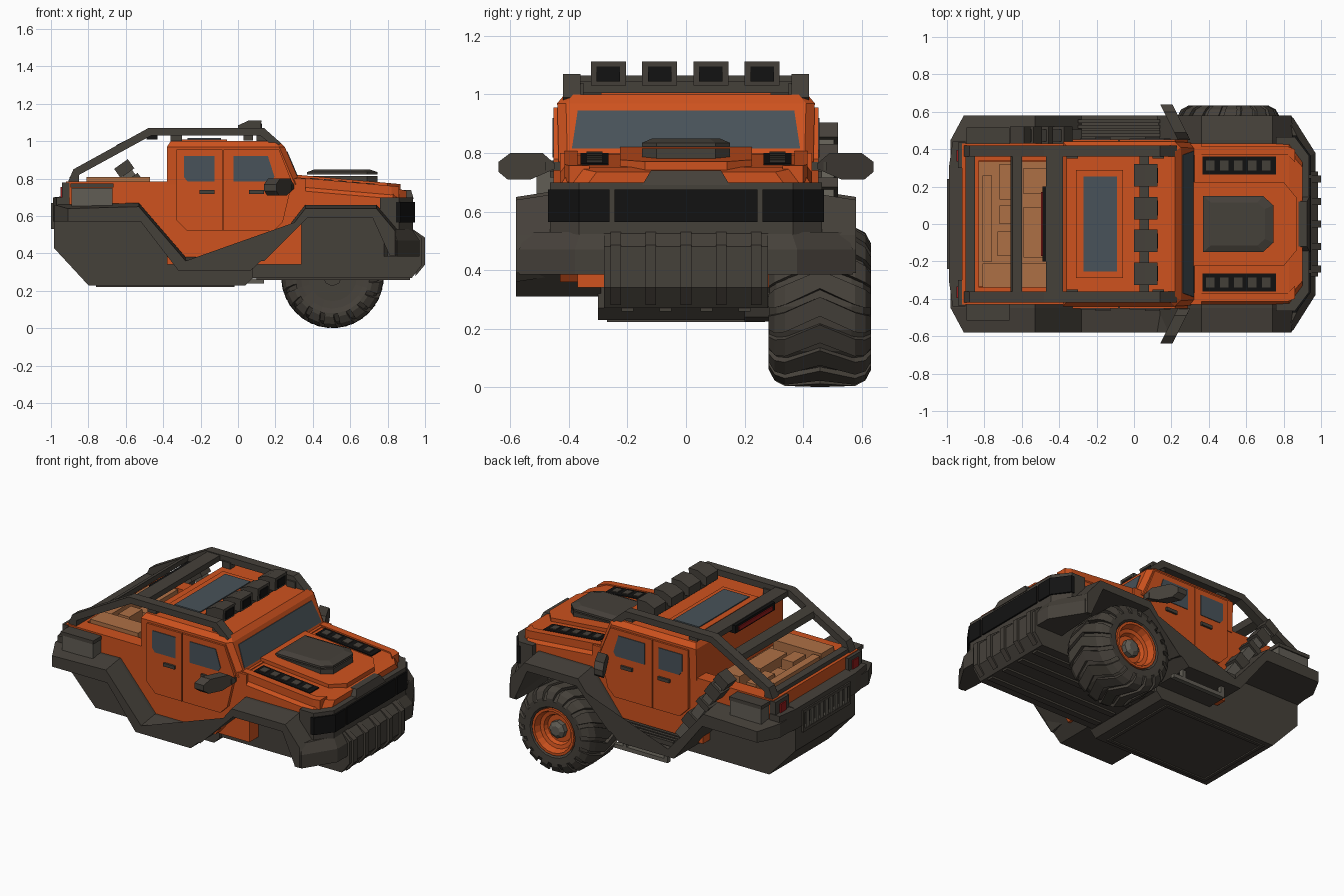
import bpy, bmesh, math

def mat(name, c):
    m = bpy.data.materials.new(name)
    m.diffuse_color = (*c, 1)
    return m
ORANGE = mat("orange", (.62, .085, .013))
DARK = mat("dark_trim", (.06, .052, .042))
BLACK = mat("black", (.006, .006, .006))
GLASS = mat("glass", (.065, .085, .1))
TAN = mat("tan", (.42, .16, .06))
GREY = mat("light_trim", (.12, .11, .09))
RED = mat("red", (.3, .01, .01))

def loft(name, parts, m, mirror=False):
    """Each part is a list of equal-length 3D loops, bridged and capped."""
    bm = bmesh.new()
    for loops in parts:
        vs = [[bm.verts.new(p) for p in lp] for lp in loops]
        n = len(vs[0])
        for a, b in zip(vs, vs[1:]):
            for i in range(n):
                bm.faces.new((a[i], a[(i+1) % n], b[(i+1) % n], b[i]))
        bm.faces.new(vs[0])
        bm.faces.new(vs[-1])
    bmesh.ops.recalc_face_normals(bm, faces=bm.faces)
    me = bpy.data.meshes.new(name)
    bm.to_mesh(me)
    bm.free()
    me.materials.append(m)
    ob = bpy.data.objects.new(name, me)
    bpy.context.collection.objects.link(ob)
    if mirror:
        md = ob.modifiers.new("mirror", 'MIRROR')
        md.use_axis = (False, True, False)
    return ob

def side(pts, y):                       # x-z outline at y
    return [(x, y, z) for x, z in pts]

def slab(pts, z0, z1):                  # plan outline between heights (numbers or functions of x)
    f = lambda z, x: z(x) if callable(z) else z
    return [[(x, y, f(z, x)) for x, y in pts] for z in (z0, z1)]

def bx(x0, x1, y0, y1, z0, z1):
    return slab([(x0, y0), (x1, y0), (x1, y1), (x0, y1)], z0, z1)

def sym(pts):                           # half plan outline -> full outline
    return pts + [(x, -y) for x, y in reversed(pts)]

# chassis core, grille and bumpers
core = [(-.985, .70), (-.985, .43), (-.80, .23), (.04, .23), (.08, .27), (.08, .6), (-.9, .71)]
loft("chassis_rear", [[side(core, -.30), side(core, .30)]], DARK)
fcore = [(.0, .27), (.93, .27), (.985, .34), (.985, .48), (.93, .53), (.85, .6), (.0, .6)]
loft("chassis_front", [[side(fcore, -.28), side(fcore, .28)]], DARK)
rib = [(.92, .54), (1.0, .485), (1.0, .34), (.95, .28)]
loft("grille_ribs", [[side(rib, y-.018), side(rib, y+.018)] for y in (-.24, -.12, 0, .12, .24)], DARK)
bump = [(.78, .25), (.80, .57), (.85, .57), (.97, .38), (.97, .25)]
top = [(.78, .25), (.80, .55), (.83, .55), (.93, .36), (.93, .25)]
loft("bumper_side", [[slab(bump, .385, .47)[0], slab(bump, .385, .47)[1], slab(top, .53, .53)[0]]], DARK, True)
loft("belly_frame", [bx(-.76, -.02, .25, .27, .222, .24), bx(-.76, -.02, -.27, -.25, .222, .24),
                     bx(-.76, -.74, -.25, .25, .222, .24), bx(-.04, -.02, -.25, .25, .222, .24)], DARK)
loft("belly_rails", [bx(.1, .92, y-.02, y+.02, .258, .28) for y in (-.2, -.07, .07, .2)], DARK)

# fender band over both arches and along the sill
fender = [(-.98, .66), (-.53, .67), (-.28, .38), (.14, .38), (.36, .66), (.74, .66), (.86, .52), (.92, .47),
          (.92, .39), (.81, .39), (.72, .59), (.37, .59), (.07, .31), (-.32, .31), (-.52, .57), (-.98, .57)]
outer = [(max(-.91, min(.84, x)), z - (.02 if i < 6 else 0)) for i, (x, z) in enumerate(fender)]
loft("fender", [[side(fender, .29), side(fender, .45), side(outer, .58)]], DARK, True)
loft("rear_bumper", [slab(sym([(-.9, .44), (-.97, .44), (-.99, .30)]), .57, .70)], DARK)

# orange lower body, truck bed and cab
sill = [(-.56, .78), (-.56, .68), (-.28, .36), (.14, .36), (.36, .64), (.36, .80), (-.38, .80), (-.38, .78)]
loft("body_side", [[side(sill, .36), side(sill, .43)]], ORANGE, True)
loft("cab_floor", [bx(-.38, .34, -.37, .37, .34, .80)], ORANGE)
loft("bed_walls", [bx(-.92, -.38, .34, .43, .60, .785), bx(-.92, -.38, -.43, -.34, .60, .785),
                   bx(-.92, -.83, -.34, .34, .60, .785), bx(-.84, -.38, -.34, .34, .60, .69)], ORANGE)
def cab_ring(z, y, xr, xf, c=.03):
    return slab(sym([(xr, y), (xf-c, y), (xf, y-c)]), z, z)[0]
loft("cab", [[cab_ring(.77, .435, -.38, .335), cab_ring(.97, .44, -.38, .25), cab_ring(1.0, .415, -.36, .22)]], ORANGE)
doors = [[(-.33, .955), (-.33, .58), (-.27, .52), (-.083, .52), (-.083, .955)],
         [(-.077, .955), (-.077, .52), (.19, .52), (.24, .57), (.29, .78), (.22, .955)]]
loft("doors", [[side(d, .42), side(d, .452)] for d in doors], ORANGE, True)
wins = [[(-.29, .92), (-.29, .81), (-.27, .785), (-.125, .785), (-.125, .92)],
        [(-.025, .92), (-.025, .785), (.18, .785), (.195, .81), (.16, .92)]]
loft("door_windows", [[side(w, .44), side(w, .456)] for w in wins], GLASS, True)
loft("door_handles", [bx(x, x+.08, .44, .465, .717, .738) for x in (-.205, .06)], DARK, True)
W = lambda z: .335 - .425*(z-.77)
loft("windshield", [[[(W(z)+d, y, z) for y, z in ((-.39, .815), (.39, .815), (.37, .945), (-.37, .945))]
                     for d in (-.02, .004)]], GLASS)
loft("roof_hatch", [bx(-.31, -.06, -.29, .29, .99, 1.01)], ORANGE)
loft("roof_glass", [bx(-.27, -.09, -.255, .255, 1.0, 1.016)], GLASS)

# hood with raised centre, scoop and vents
H = lambda x: .80 - .09*(x-.3)
def hood_ring(x, w, z):
    return [(x, s*y, h) for s, y, h in ((-1, w, .6), (-1, w, z-.06), (-1, w-.045, z), (1, w-.045, z), (1, w, z-.06), (1, w, .6))]
loft("hood", [[hood_ring(.28, .43, .80), hood_ring(.83, .43, H(.83)), hood_ring(.90, .35, .735)]], ORANGE)
loft("hood_centre", [slab(sym([(.29, .225), (.80, .225), (.87, .14)]), lambda x: H(x)-.03, lambda x: H(x)+.022)], ORANGE)
loft("hood_side_ridge", [slab([(.30, .37), (.82, .37), (.86, .33), (.86, .40), (.82, .415), (.30, .415)],
                              lambda x: H(x)-.05, lambda x: H(x)+.008)], ORANGE, True)
s0 = sym([(.37, .15), (.69, .15), (.745, .10)])
s1 = sym([(.41, .115), (.66, .115), (.70, .08)])
loft("hood_scoop", [slab(s0, .77, .815), [slab(s0, .822, .822)[0], slab(s0, .835, .835)[0], slab(s1, .85, .85)[0]]], DARK)
loft("hood_vents", [bx(.365, .76, .265, .36, .72, lambda x: H(x)+.006)], BLACK, True)
loft("vent_louvres", [bx(.385+i*.075, .43+i*.075, .285, .34, .72, lambda x: H(x)+.012) for i in range(5)], DARK, True)

# front fascia and lamps
loft("front_fascia", [slab(sym([(.76, .465), (.86, .465), (.935, .365)]), .51, .70)], DARK)
loft("hood_lip", [[slab(sym([(.86, .15), (.94, .15)]), .69, .69)[0], slab(sym([(.87, .12), (.925, .12)]), .74, .74)[0]]], DARK)
loft("grille_band", [bx(.92, .945, -.245, .245, .565, .675)], BLACK)
loft("headlights", [slab([(.90, .262), (.945, .262), (.945, .365), (.868, .472), (.845, .472), (.845, .42)], .565, .675)], BLACK, True)

# wheel: tyre, chevron lugs, rim
CX, CY, CZ = .505, .4575, .275
def pt(r, a, y):
    return (CX + r*math.cos(a), y, CZ + r*math.sin(a))
def lathe(name, prof, m, n=20):
    return loft(name, [[[pt(r, 2*math.pi*i/n, y) for i in range(n)] for r, y in prof]], m)
lathe("tyre", [(.13, .30), (.17, .295), (.20, .285), (.24, .31), (.257, .35), (.257, .565), (.24, .605), (.20, .63),
               (.16, .628), (.145, .60), (.14, .54)], DARK)
lugs = []
for i in range(18):
    for s in (-1, 1):
        a = 2*math.pi*i/18
        lugs.append([[pt(ri, b-w, CY+s*y), pt(ro, b-w, CY+s*y), pt(ro, b+w, CY+s*y), pt(ri, b+w, CY+s*y)]
                     for y, b, w, ri, ro in ((0, a, .12, .24, .275), (.12, a-.2, .125, .24, .272),
                                             (.155, a-.24, .125, .22, .253), (.175, a-.26, .11, .195, .215))])
loft("tyre_lugs", lugs, DARK)
lathe("rim", [(.14, .53), (.148, .625), (.132, .625), (.118, .585), (.095, .58), (.085, .555), (.05, .555)], ORANGE)
lathe("hub", [(.055, .54), (.055, .585), (.03, .60)], GREY, 8)
lathe("axle", [(.05, .2), (.05, .5)], DARK, 8)

# roll cage with light bar
cage = [(-.91, .78), (-.88, .85), (-.48, 1.07), (.14, 1.07), (.23, .99), (.20, .965), (.12, 1.03), (-.465, 1.03), (-.85, .82), (-.85, .78)]
loft("cage_side", [[side(cage, .36), side(cage, .42)]], DARK, True)
bar = [(-.66, .945), (-.65, .98), (-.60, 1.005), (-.61, .965)]
loft("cage_crossbars", [[side(bar, -.36), side(bar, .36)], bx(-.47, -.38, -.36, .36, 1.03, 1.065),
                        bx(-.90, -.85, -.36, .36, .78, .81), bx(.03, .08, -.36, .36, 1.005, 1.045)], DARK)
loft("cage_feet", [bx(x, x+.06, .35, .40, .98, 1.04) for x in (-.36, .10)], DARK, True)
lamp = [(.0, 1.03), (.12, 1.03), (.125, 1.112), (.06, 1.112), (.0, 1.085)]
LY = (-.265, -.09, .085, .26)
loft("roof_lights", [[side(lamp, y-.06), side(lamp, y+.06)] for y in LY], DARK)
loft("roof_light_lenses", [bx(.11, .128, y-.04, y+.04, 1.045, 1.095) for y in LY], BLACK)
loft("brake_light_housing", [bx(-.49, -.43, -.2, .2, 1.01, 1.06)], BLACK)
loft("brake_light", [bx(-.497, -.48, -.17, .17, 1.02, 1.045)], RED)

# cargo in the bed
cargo = [(-.81, -.76, -.2, .26, .80), (-.72, -.65, .13, .32, .79), (-.59, -.47, .16, .30, .80), (-.72, -.65, .0, .1, .76),
         (-.73, -.65, -.17, -.04, .80), (-.59, -.47, -.18, .09, .77), (-.81, -.47, -.34, -.21, .81)]
loft("cargo", [bx(a, b, c, d, .68, e) for a, b, c, d, e in cargo] + [bx(-.83, -.385, -.335, .335, .68, .705)], TAN)

# mirrors, side boxes, tail lights and rear grille
head = [(.45, .765), (.49, .80), (.60, .80), (.64, .77), (.64, .735), (.61, .71), (.53, .71), (.45, .745)]
loft("mirror", [[[(.31 - .5*(y-.43) - d, y, z) for y, z in head] for d in (0, .065)], bx(.24, .29, .41, .48, .74, .77)], DARK, True)
loft("side_box", [bx(-.89, -.67, .42, .51, .655, .75)], GREY, True)
loft("side_box_lid", [bx(-.895, -.665, .42, .515, .752, .775)], DARK, True)
loft("tail_corner", [bx(-.94, -.90, .30, .435, .66, .78)], DARK, True)
loft("tail_lights", [bx(-.948, -.93, .335, .395, .69, .755)], RED, True)
loft("rear_grille_frame", [bx(-1.0, -.98, -.24, .24, .53, .55), bx(-1.0, -.98, -.24, .24, .65, .67),
                           bx(-1.0, -.98, .225, .24, .55, .65), bx(-1.0, -.98, -.24, -.225, .55, .65)], DARK)
loft("rear_grille_bars", [bx(-.998, -.98, y*.048-.015, y*.048+.015, .55, .65) for y in range(-4, 5)], GREY)

# slanted exhaust, running board and step on the left side
def tilt(t0, t1, w):                    # rectangle along the exhaust line
    a, b = (-.62, .87), (-.30, .42)
    L = math.dist(a, b)
    d = ((b[0]-a[0])/L, (b[1]-a[1])/L)
    return [(a[0]+d[0]*t-d[1]*s*w, a[1]+d[1]*t+d[0]*s*w) for t, s in ((t0, -1), (t0, 1), (t1, 1), (t1, -1))]
loft("exhaust", [[side(tilt(0, .55, .03), .44), side(tilt(0, .55, .03), .505)]], GREY)
loft("exhaust_collars", [[side(tilt(t, t+h, .045), .43), side(tilt(t, t+h, .045), .52)]
                         for t, h in ((-.01, .06), (.08, .08), (.22, .04), (.36, .08))], DARK)
loft("running_board", [bx(-.30, .14, y, y+.02, .37, .40) for y in (.45, .48, .51, .54)], DARK)
loft("step", [bx(-.24, .14, .50, .53, .24, .265), bx(-.24, -.215, .50, .53, .26, .33), bx(.05, .075, .50, .53, .26, .33)], GREY)
